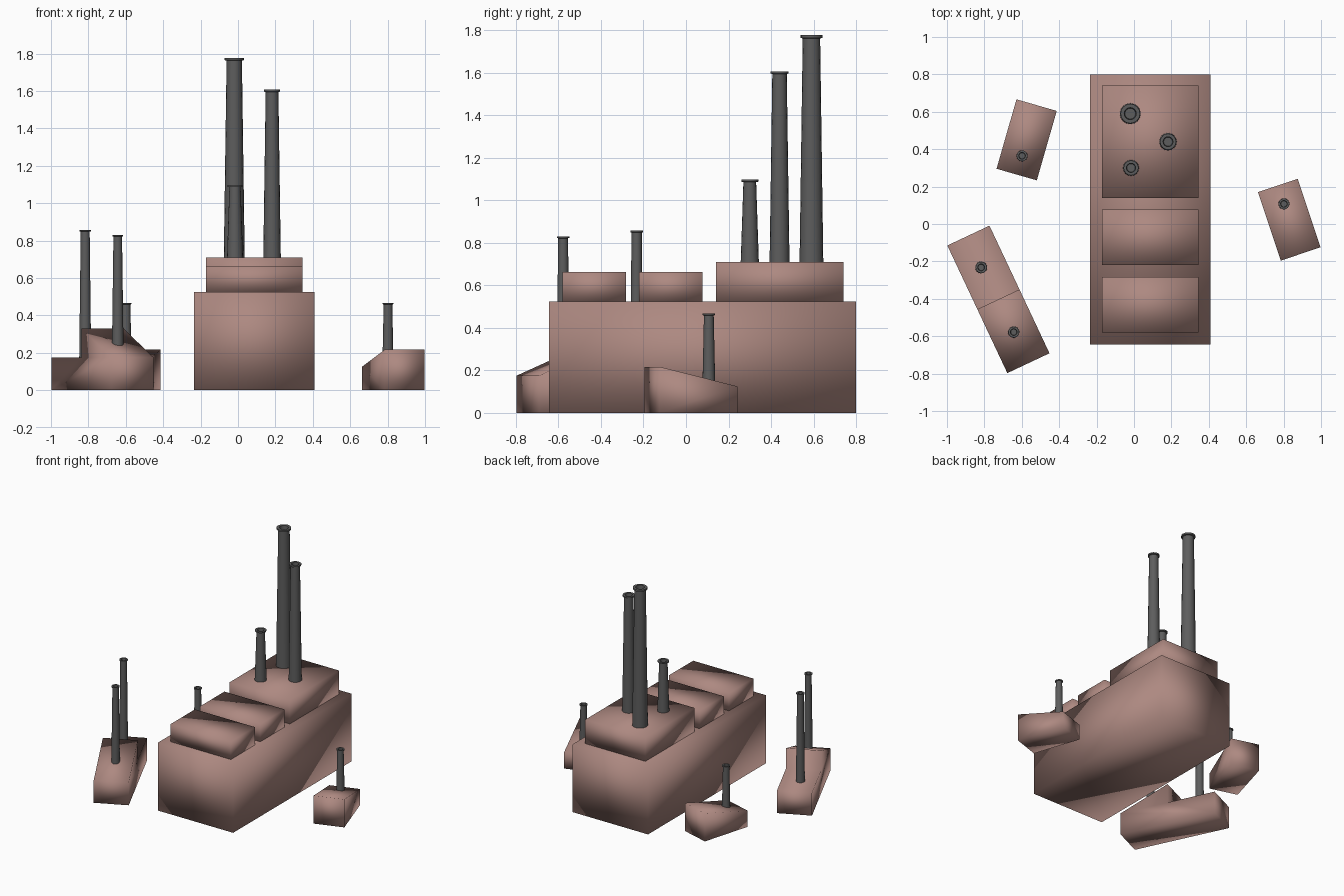
import bpy, bmesh
from math import radians, cos, sin, pi

if "Cube" in bpy.data.objects:
    bpy.data.objects.remove(bpy.data.objects["Cube"])


def material(name, color):
    m = bpy.data.materials.new(name)
    m.diffuse_color = (*color, 1)
    m.use_nodes = True
    m.node_tree.nodes["Principled BSDF"].inputs["Base Color"].default_value = m.diffuse_color
    return m


BRICK = material("brick", (0.42, 0.25, 0.22))
IRON = material("dark_metal", (0.11, 0.11, 0.11))


def finish(name, bm, mat, loc, angle=0.0):
    bmesh.ops.recalc_face_normals(bm, faces=bm.faces)
    me = bpy.data.meshes.new(name)
    bm.to_mesh(me)
    bm.free()
    me.materials.append(mat)
    ob = bpy.data.objects.new(name, me)
    ob.location = loc
    ob.rotation_euler.z = radians(angle)
    bpy.context.collection.objects.link(ob)
    return ob


def prism(name, profile, width, loc, angle=0.0):
    """Side profile (y, z) extruded across x, smooth shaded."""
    bm = bmesh.new()
    face = bm.faces.new([bm.verts.new((-width / 2, y, z)) for y, z in profile])
    ext = bmesh.ops.extrude_face_region(bm, geom=[face])
    verts = [g for g in ext["geom"] if isinstance(g, bmesh.types.BMVert)]
    bmesh.ops.translate(bm, vec=(width, 0, 0), verts=verts)
    for f in bm.faces:
        f.smooth = True
    return finish(name, bm, BRICK, loc, angle)


def box(name, x0, x1, y0, y1, z0, z1):
    d, h = (y1 - y0) / 2, z1 - z0
    prism(name, [(-d, 0), (d, 0), (d, h), (-d, h)], x1 - x0,
          ((x0 + x1) / 2, (y0 + y1) / 2, z0))


def chimney(name, x, y, z0, z1, base, top, rim, sides=16):
    """Tapered hollow stack with a rim, turned around its axis."""
    lip = rim * 0.3
    prof = [(base, z0), (top, z1 - lip), (rim, z1 - lip * 0.8), (rim, z1),
            (rim * 0.62, z1), (rim * 0.55, z1 - rim)]
    bm = bmesh.new()
    rings = [[bm.verts.new((r * cos(2 * pi * i / sides), r * sin(2 * pi * i / sides), z))
              for i in range(sides)] for r, z in prof]
    for a, b in zip(rings, rings[1:]):
        for i in range(sides):
            j = (i + 1) % sides
            bm.faces.new((a[i], a[j], b[j], b[i]))
    bm.faces.new(rings[0])
    bm.faces.new(rings[-1])
    ob = finish(name, bm, IRON, (x, y, 0))
    bpy.ops.object.select_all(action='DESELECT')
    ob.select_set(True)
    bpy.context.view_layer.objects.active = ob
    bpy.ops.object.shade_smooth_by_angle(angle=radians(35))


# Main hall and its roof blocks
box("main_hall", -0.235, 0.41, -0.645, 0.80, 0, 0.525)
box("roof_block_back", -0.17, 0.345, 0.14, 0.74, 0.525, 0.71)
for name, y in (("roof_block_middle", -0.22), ("roof_block_front", -0.58)):
    box(name, -0.17, 0.345, y, y + 0.297, 0.525, 0.662)

# Three large chimneys
chimney("chimney_tall", -0.02, 0.59, 0.70, 1.777, 0.056, 0.041, 0.052)
chimney("chimney_medium", 0.182, 0.44, 0.70, 1.607, 0.047, 0.034, 0.043)
chimney("chimney_short", -0.016, 0.30, 0.70, 1.097, 0.043, 0.03, 0.04)

# Stepped workshop: sloping front half, flat back half
prism("workshop", [(-0.377, 0), (0.377, 0), (0.377, 0.175), (0, 0.175),
                   (0, 0.33), (-0.377, 0.175)], 0.249, (-0.725, -0.403, 0), 25.2)
chimney("workshop_chimney_back", -0.817, -0.232, 0.16, 0.857, 0.032, 0.024, 0.03)
chimney("workshop_chimney_front", -0.643, -0.578, 0.22, 0.83, 0.031, 0.023, 0.029)

# Two lean-to sheds, turned opposite ways
for side, x, y, angle in (("right", 0.83, 0.023, 18.5), ("left", -0.574, 0.45, 164)):
    prism("shed_" + side, [(-0.193, 0), (0.193, 0), (0.193, 0.125), (-0.193, 0.217)],
          0.224, (x, y, 0), angle)
    a = radians(angle)
    chimney("shed_chimney_" + side, x - 0.089 * sin(a), y + 0.089 * cos(a),
            0.13, 0.467, 0.03, 0.023, 0.029)
